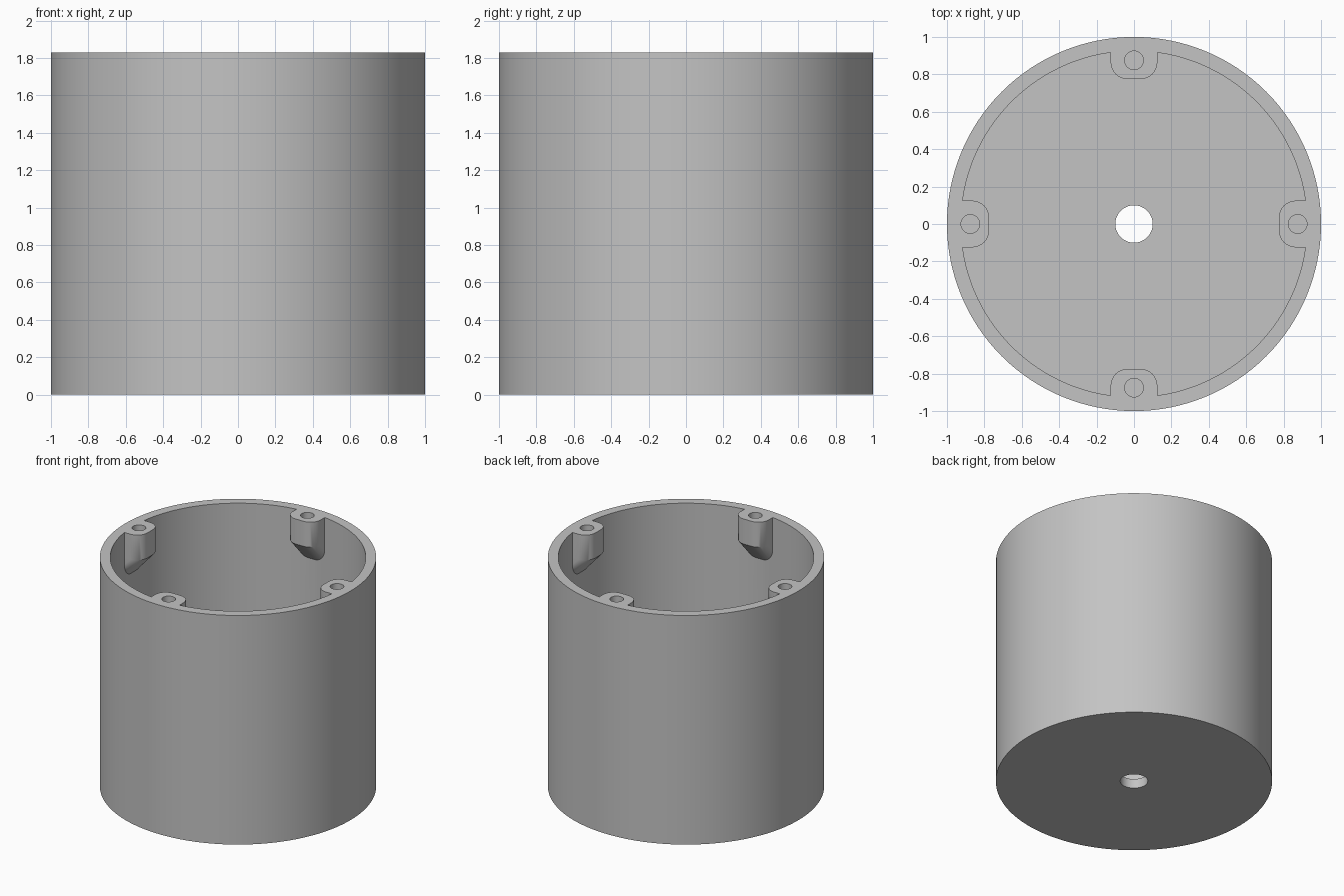
import bpy, bmesh, math
from mathutils import Matrix, Vector

HEIGHT, FLOOR, INNER = 1.83, 0.075, 0.925
BOSS_R, BOSS_HALF, BOSS_FRONT, CORNER = 0.875, 0.125, 0.775, 0.09

if "Cube" in bpy.data.objects:
    bpy.data.objects.remove(bpy.data.objects["Cube"], do_unlink=True)

grey = bpy.data.materials.new("plain_grey")
grey.use_nodes = True
grey.diffuse_color = (0.55, 0.55, 0.55, 1)
grey.node_tree.nodes["Principled BSDF"].inputs["Base Color"].default_value = (0.55, 0.55, 0.55, 1)


def loft(name, rings):
    """Closed solid through a stack of equal rings."""
    bm = bmesh.new()
    loops = [[bm.verts.new(p) for p in ring] for ring in rings]
    n = len(loops[0])
    bm.faces.new(loops[0])
    bm.faces.new(loops[-1])
    for low, high in zip(loops, loops[1:]):
        for i in range(n):
            j = (i + 1) % n
            bm.faces.new((low[i], low[j], high[j], high[i]))
    bmesh.ops.recalc_face_normals(bm, faces=bm.faces[:])
    mesh = bpy.data.meshes.new(name)
    bm.to_mesh(mesh)
    bm.free()
    mesh.materials.append(grey)
    obj = bpy.data.objects.new(name, mesh)
    bpy.context.collection.objects.link(obj)
    return obj


def cylinder(name, radius, z0, z1, sides, x=0, y=0):
    turn = [math.tau * i / sides for i in range(sides)]
    return loft(name, [[(x + radius * math.cos(a), y + radius * math.sin(a), z)
                        for a in turn] for z in (z0, z1)])


def subtract(target, cutter):
    mod = target.modifiers.new("cut", "BOOLEAN")
    mod.operation, mod.solver, mod.object = "DIFFERENCE", "EXACT", cutter
    bpy.context.view_layer.objects.active = target
    bpy.ops.object.modifier_apply(modifier=mod.name)
    bpy.data.objects.remove(cutter, do_unlink=True)


def boss(angle):
    """Rounded screw boss whose lower end slides back into the wall."""
    outline = [(1.2, -BOSS_HALF)]
    for side in (-1, 1):
        for i in range(9):
            a = math.radians(90 * (i if side < 0 else 8 - i) / 8)
            outline.append((BOSS_FRONT + CORNER * (1 - math.sin(a)),
                            side * (BOSS_HALF - CORNER + CORNER * math.cos(a))))
    outline.append((1.2, BOSS_HALF))
    spin = Matrix.Rotation(angle, 3, "Z")
    levels = [(HEIGHT - 0.53, 0.3), (HEIGHT - 0.2, 0), (HEIGHT + 0.2, 0)]
    return loft("boss", [[spin @ Vector((r + shift, t, z)) for r, t in outline]
                         for z, shift in levels])


# Cavity shape, with the four bosses left standing
cavity = cylinder("cavity", INNER, FLOOR, HEIGHT + 0.1, 128)
angles = [math.tau * i / 4 for i in range(4)]
for angle in angles:
    subtract(cavity, boss(angle))

# Cup body, hollowed and drilled
cup = cylinder("round_housing", 1.0, 0, HEIGHT, 128)
subtract(cup, cavity)
subtract(cup, cylinder("drain_hole", 0.1, -0.1, 0.3, 48))
for angle in angles:
    subtract(cup, cylinder("screw_hole", 0.05, HEIGHT - 0.2, HEIGHT + 0.1, 32,
                           BOSS_R * math.cos(angle), BOSS_R * math.sin(angle)))

bpy.ops.object.select_all(action="DESELECT")
cup.select_set(True)
bpy.context.view_layer.objects.active = cup
bpy.ops.object.shade_smooth_by_angle(angle=math.radians(30))
